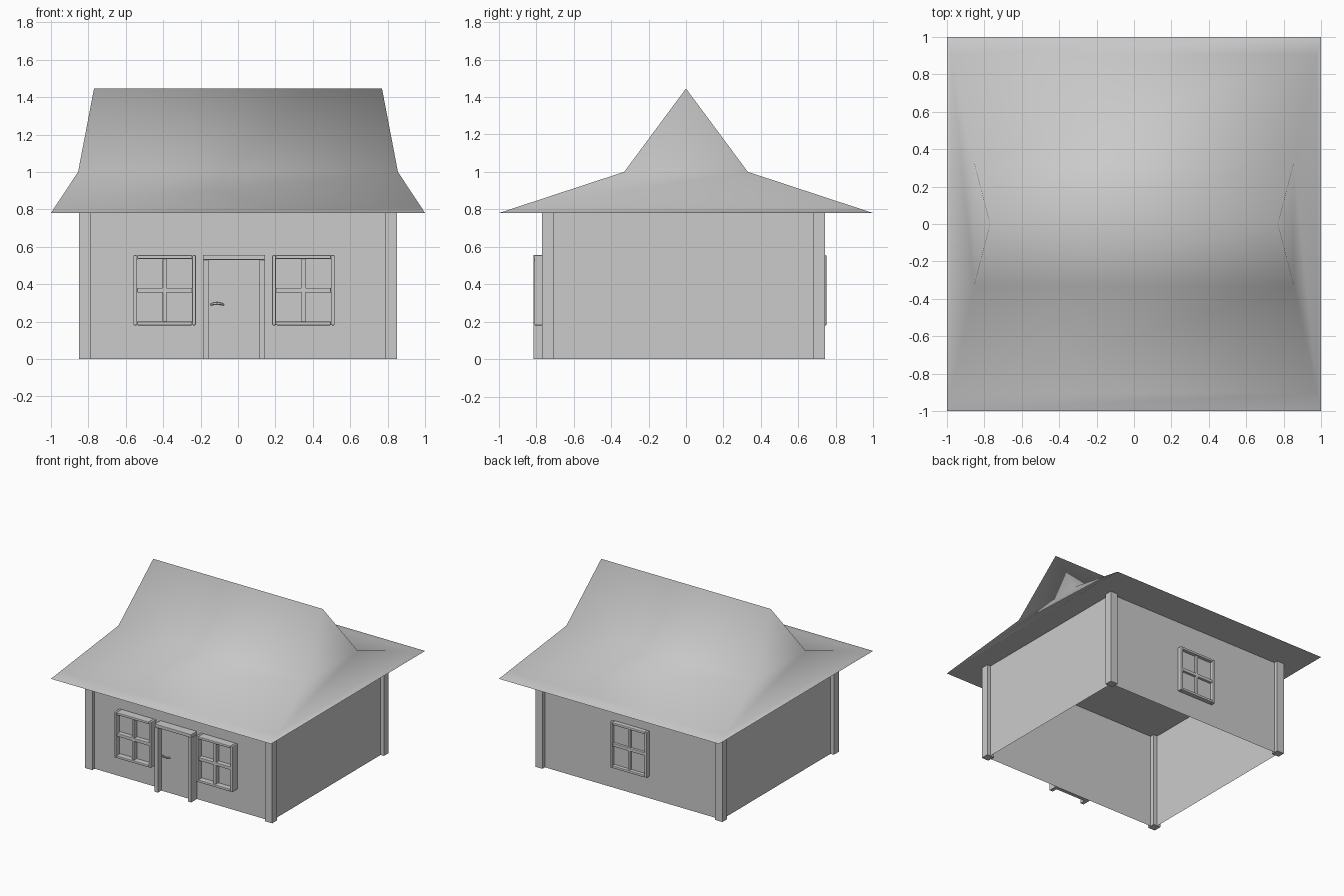
import bpy, bmesh
from math import pi

if "Cube" in bpy.data.objects:
    bpy.data.objects.remove(bpy.data.objects["Cube"])

WX, WYF, WYB, EAVE = 0.82, -0.74, 0.71, 0.78


def mesh_object(name, verts, faces, smooth=False):
    me = bpy.data.meshes.new(name)
    me.from_pydata(verts, [], faces)
    bm = bmesh.new()
    bm.from_mesh(me)
    bmesh.ops.recalc_face_normals(bm, faces=bm.faces)
    bm.to_mesh(me)
    bm.free()
    for p in me.polygons:
        p.use_smooth = smooth
    ob = bpy.data.objects.new(name, me)
    bpy.context.collection.objects.link(ob)
    return ob


def box(name, x0, x1, y0, y1, z0, z1, bevel=0.0):
    v = [(x, y, z) for z in (z0, z1) for x, y in ((x0, y0), (x1, y0), (x1, y1), (x0, y1))]
    f = [(0, 3, 2, 1), (4, 5, 6, 7)] + [(i, (i + 1) % 4, (i + 1) % 4 + 4, i + 4) for i in range(4)]
    ob = mesh_object(name, v, f)
    if bevel:
        m = ob.modifiers.new("bevel", 'BEVEL')
        m.width, m.segments = bevel, 2
    return ob


def rect(x, y, z):
    return [(-x, -y, z), (x, -y, z), (x, y, z), (-x, y, z)]


# roof: flared skirt below, steep pitch above, sloping gable ends
v = rect(1, 1, EAVE) + rect(0.98, 0.905, 0.811) + rect(0.855, 0.33, 1.0)
v += [(-0.77, 0, 1.445), (0.77, 0, 1.445)]
f = [(k + i, k + (i + 1) % 4, k + 4 + (i + 1) % 4, k + 4 + i) for k in (0, 4) for i in range(4)]
f += [(8, 9, 13, 12), (10, 11, 12, 13), (9, 10, 13), (11, 8, 12)]
mesh_object("roof", v, f, True)

# flat soffit and ceiling
mesh_object("soffit", rect(1, 1, EAVE), [(3, 2, 1, 0)])

# walls, open underneath
base = [(-WX, WYF), (WX, WYF), (WX, WYB), (-WX, WYB)]
mesh_object("walls", [(x, y, z) for z in (0, EAVE) for x, y in base],
            [(i, (i + 1) % 4, (i + 1) % 4 + 4, i + 4) for i in range(4)])

# corner posts
for side in (-1, 1):
    xs = sorted((side * 0.785, side * 0.85))
    box("front_post", *xs, -0.77, -0.705, 0, EAVE)
    box("back_post", *xs, 0.68, 0.742, 0, EAVE)


def window(name, cx, wall, out, face):
    """Framed four-pane window; wall is its inner y, out its front y, face the pane y."""
    y0, y1 = sorted((wall, out))
    z0, z1, w, t = 0.18, 0.555, 0.167, 0.02
    for s in (-1, 1):
        xs = sorted((cx + s * (w - t), cx + s * w))
        box(name + "_stile", *xs, y0, y1, z0, z1, 0.005)
    for a in (z0, z1 - t):
        box(name + "_rail", cx - w + t, cx + w - t, y0, y1, a, a + t, 0.005)
    inner = out + (0.008 if out < 0 else -0.008)
    m0, m1 = sorted((wall, inner))
    zc = (z0 + z1) / 2
    box(name + "_mullion", cx - 0.011, cx + 0.011, m0, m1, z0 + t, z1 - t, 0.004)
    box(name + "_crossbar", cx - w + t, cx + w - t, m0, m1, zc - 0.013, zc + 0.013, 0.004)
    p0, p1 = sorted((wall, face))
    box(name + "_glass", cx - w + t, cx + w - t, p0, p1, z0 + t, z1 - t)


window("left_window", -0.392, WYF, -0.81, -0.765)
window("right_window", 0.35, WYF, -0.81, -0.765)
window("back_window", 0.0, WYB, 0.75, 0.722)

# door with frame
for x in (-0.187, 0.115):
    box("door_jamb", x, x + 0.03, WYF, -0.815, 0, 0.53)
box("door_lintel", -0.187, 0.145, -0.815, WYF, 0.53, 0.557, 0.004)
box("door_panel", -0.157, 0.115, -0.77, WYF, 0, 0.53)

# bowed lever handle
cu = bpy.data.curves.new("door_handle", 'CURVE')
cu.dimensions = '3D'
cu.bevel_depth, cu.bevel_resolution = 0.006, 2
cu.use_fill_caps = True
sp = cu.splines.new('POLY')
path = [(-0.143, -0.768, 0.29), (-0.138, -0.79, 0.294), (-0.112, -0.797, 0.298),
        (-0.088, -0.79, 0.294), (-0.08, -0.768, 0.29)]
sp.points.add(len(path) - 1)
for p, c in zip(sp.points, path):
    p.co = (*c, 1)
bpy.context.collection.objects.link(bpy.data.objects.new("door_handle", cu))
